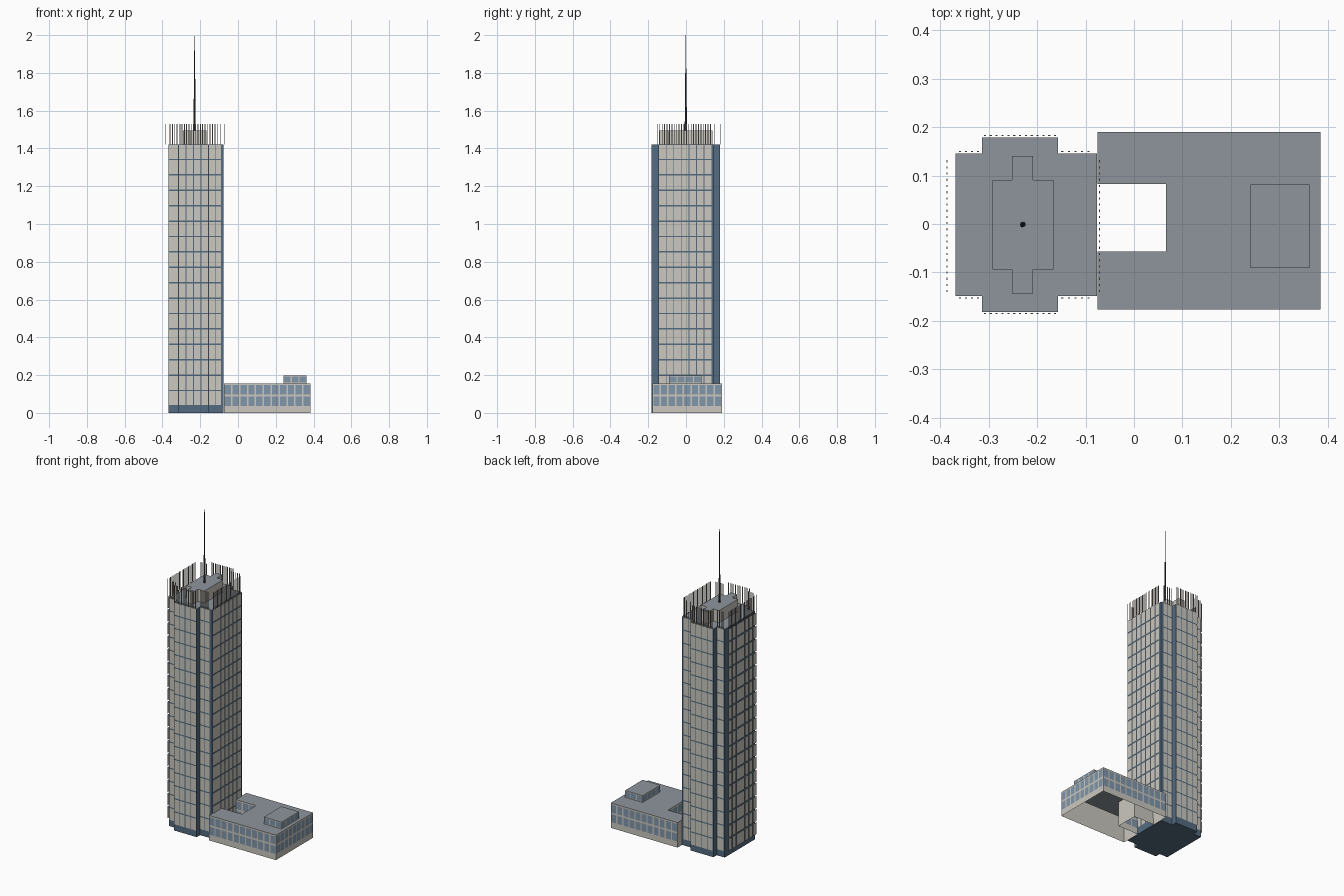
import bpy, bmesh
from mathutils import Vector

if "Cube" in bpy.data.objects:
    bpy.data.objects.remove(bpy.data.objects["Cube"])


def material(name, rgb):
    m = bpy.data.materials.new(name)
    m.diffuse_color = (*rgb, 1)
    m.use_nodes = True
    m.node_tree.nodes["Principled BSDF"].inputs["Base Color"].default_value = m.diffuse_color
    return m


CREAM = material("cream", (0.60, 0.58, 0.52))
BLUE = material("dark_blue", (0.09, 0.15, 0.22))
GLASS = material("glass", (0.22, 0.31, 0.41))
ROOF = material("roof_grey", (0.27, 0.30, 0.33))
FIN = material("fin", (0.38, 0.36, 0.32))
DARK = material("dark_metal", (0.05, 0.05, 0.06))


def finish(name, bm, *mats):
    me = bpy.data.meshes.new(name)
    bm.to_mesh(me)
    bm.free()
    for m in mats:
        me.materials.append(m)
    ob = bpy.data.objects.new(name, me)
    bpy.context.collection.objects.link(ob)
    return ob


def prism(name, outline, z0, z1, wall, roof, bottom=False):
    """Counter-clockwise outline extruded up, roof in its own colour."""
    bm = bmesh.new()
    lo = [bm.verts.new((x, y, z0)) for x, y in outline]
    hi = [bm.verts.new((x, y, z1)) for x, y in outline]
    n = len(outline)
    for i in range(n):
        j = (i + 1) % n
        bm.faces.new((lo[i], lo[j], hi[j], hi[i]))
    bm.faces.new(hi).material_index = 1
    if bottom:
        bm.faces.new(lo[::-1])
    return finish(name, bm, wall, roof)


def rect(x0, x1, y0, y1):
    return [(x0, y0), (x1, y0), (x1, y1), (x0, y1)]


def panels(bm, p, q, z0, z1, cols, rows, gx, gz, off=0.0):
    """Grid of flat panels on the wall from p to q (outside on the right)."""
    p, q = Vector((*p, 0)), Vector((*q, 0))
    d = (q - p).normalized()
    out = Vector((d.y, -d.x, 0)) * off
    w, h = (q - p).length / cols, (z1 - z0) / rows
    for i in range(cols):
        a, b = p + out + d * (i * w + gx / 2), p + out + d * ((i + 1) * w - gx / 2)
        for r in range(rows):
            zb, zt = z0 + r * h + gz / 2, z0 + (r + 1) * h - gz / 2
            bm.faces.new([bm.verts.new((v.x, v.y, z)) for v, z in
                          ((a, zb), (b, zb), (b, zt), (a, zt))])


def box(bm, c, size):
    vs = bmesh.ops.create_cube(bm, size=1)["verts"]
    bmesh.ops.scale(bm, vec=size, verts=vs)
    bmesh.ops.translate(bm, vec=c, verts=vs)


# Tower core: rectangle with a projecting bay at front and back
XL, XR, BL, BR = -0.369, -0.076, -0.314, -0.157
YF, YB, FF, BB = -0.149, 0.146, -0.182, 0.179
prism("tower_core", [(XL, YF), (BL, YF), (BL, FF), (BR, FF), (BR, YF), (XR, YF),
                     (XR, YB), (BR, YB), (BR, BB), (BL, BB), (BL, YB), (XL, YB)],
      0, 1.42, BLUE, ROOF, True)

# Cladding panels, and the open screen of fins above the roof
segments = [((-0.366, -0.153), (-0.316, -0.153), 1), ((-0.314, -0.185), (-0.157, -0.185), 4),
            ((-0.155, -0.153), (-0.087, -0.153), 2), ((-0.071, -0.145), (-0.071, 0.136), 7),
            ((-0.087, 0.150), (-0.155, 0.150), 2), ((-0.157, 0.183), (-0.314, 0.183), 4),
            ((-0.316, 0.150), (-0.366, 0.150), 1), ((-0.386, 0.136), (-0.386, -0.145), 7)]
clad, fins = bmesh.new(), bmesh.new()
for p, q, cols in segments:
    panels(clad, p, q, 0.037, 1.423, cols, 17, 0.004, 0.007)
    a, b = Vector(p), Vector(q)
    n = max(4, round((b - a).length / 0.0125))
    for i in range(n):
        c = a.lerp(b, (i + 0.5) / n)
        along_x = abs(b.x - a.x) > abs(b.y - a.y)
        box(fins, (c.x, c.y, 1.475), (0.0045, 0.002, 0.11) if along_x else (0.002, 0.0045, 0.11))
finish("cladding_panels", clad, CREAM)
finish("roof_screen_fins", fins, FIN)

# Plant room on the tower roof: a plus-shaped block
prism("plant_room", [(-0.292, -0.094), (-0.252, -0.094), (-0.252, -0.144), (-0.209, -0.144),
                     (-0.209, -0.094), (-0.166, -0.094), (-0.166, 0.091), (-0.209, 0.091),
                     (-0.209, 0.141), (-0.252, 0.141), (-0.252, 0.091), (-0.292, 0.091)],
      1.42, 1.495, CREAM, ROOF)

# Tapered mast in three steps
bm = bmesh.new()
for z0, z1, r0, r1 in ((1.495, 1.62, 0.006, 0.005), (1.62, 1.80, 0.0045, 0.0035),
                       (1.80, 2.0, 0.0025, 0.001)):
    vs = bmesh.ops.create_cone(bm, cap_ends=True, segments=8, radius1=r0, radius2=r1,
                               depth=z1 - z0)["verts"]
    bmesh.ops.translate(bm, vec=(-0.23, -0.001, (z0 + z1) / 2), verts=vs)
finish("mast", bm, DARK)

# Low wing: open-bottomed U around a courtyard
PX, QX, PY, QY = -0.075, 0.385, -0.177, 0.19
CX, CY0, CY1 = 0.066, -0.057, 0.083
wing = [(PX, PY), (QX, PY), (QX, QY), (PX, QY), (PX, CY1), (CX, CY1), (CX, CY0), (PX, CY0)]
prism("low_wing", wing, 0, 0.155, CREAM, ROOF)

# Wing windows in two rows
bm = bmesh.new()
for i, cols in ((0, 11), (1, 9), (2, 11), (4, 3), (5, 3), (6, 3)):
    panels(bm, wing[i], wing[i + 1], 0.032, 0.152, cols, 2, 0.008, 0.011, 0.001)
finish("wing_windows", bm, GLASS)

# Rooftop pavilion on the wing
pav = rect(0.241, 0.363, -0.091, 0.082)
prism("pavilion", pav, 0.155, 0.197, CREAM, ROOF)
bm = bmesh.new()
for i, cols in enumerate((3, 4, 3, 4)):
    panels(bm, pav[i], pav[(i + 1) % 4], 0.157, 0.195, cols, 1, 0.006, 0.006, 0.001)
finish("pavilion_windows", bm, GLASS)
